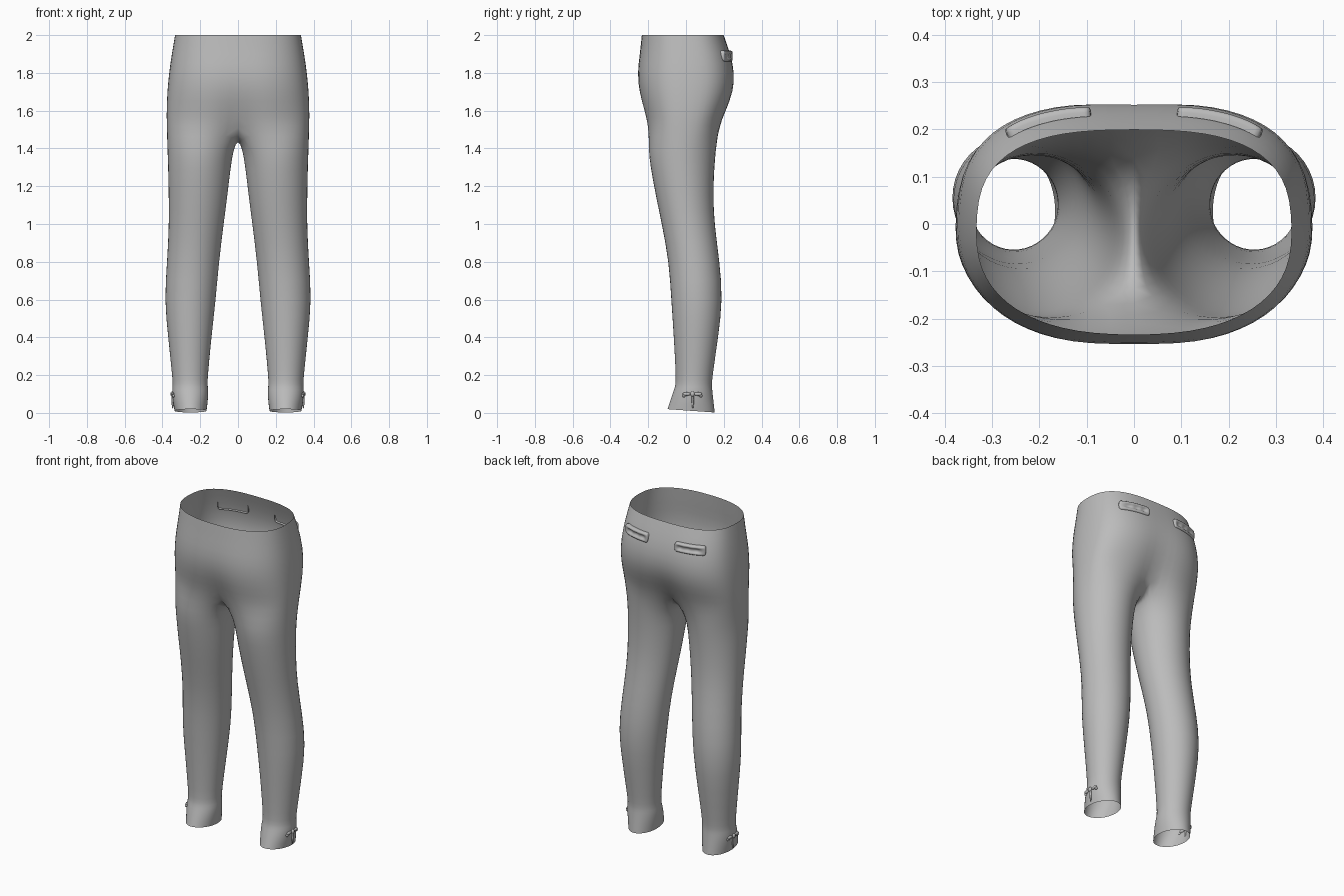
import bpy, bmesh, math

cube = bpy.data.objects.get("Cube")
if cube:
    bpy.data.objects.remove(cube)

cloth = bpy.data.materials.new("grey cloth")
cloth.use_nodes = True
GREY = (0.5, 0.5, 0.5, 1)
cloth.diffuse_color = GREY
cloth.node_tree.nodes["Principled BSDF"].inputs["Base Color"].default_value = GREY

OUTER, INNER = 16, 6        # points on the outside and inside of a leg loop
SPREAD = math.radians(140)  # angle covered by the outside points

# height, half width, front y, back y, depth of the centre cleft
HIPS = [(2, .335, -.235, .2, 0), (1.9, .352, -.247, .238, .01),
        (1.8, .367, -.263, .262, .02), (1.7, .376, -.258, .258, .05),
        (1.6, .38, -.232, .22, .13), (1.53, .379, -.217, .192, .24)]
# height, inner x, outer x, front y, back y
LEGS = [(1.4, .022, .376, -.203, .162), (1.3, .038, .372, -.19, .152),
        (1.15, .055, .369, -.162, .146), (1, .075, .367, -.13, .152),
        (.8, .1, .377, -.092, .18), (.6, .117, .392, -.08, .197),
        (.4, .14, .371, -.066, .172), (.2, .159, .35, -.055, .142),
        (.15, .161, .346, -.056, .138), (.125, .157, .35, -.064, .14),
        (.08, .157, .349, -.08, .145), (.02, .166, .337, -.1, .154)]


def hip_y(x, row, back):
    """Depth of the hip section at a given x."""
    z, w, yf, yb, cleft = row
    n = 2.8 if back else 2.4
    mid, half = (yf + yb) / 2, (yb - yf) / 2
    d = half * max(0, 1 - (x / w) ** n) ** (1 / n)
    d *= 1 - cleft * math.exp(-(x / .08) ** 2)
    return mid + d if back else mid - d


def hip_row(row):
    pts = []
    for i in range(OUTER + 1):
        a = math.pi * (i / OUTER - .5)
        x = row[1] * max(0, math.cos(a)) ** .83
        if i in (0, OUTER):
            x = 0
        pts.append((x, hip_y(x, row, a > 0), row[0]))
    return pts


def leg_row(row):
    z, xi, xo, yf, yb = row
    pts = []
    for i in range(OUTER + INNER):
        if i <= OUTER:
            a = SPREAD * (2 * i / OUTER - 1)
        else:
            a = SPREAD + (2 * math.pi - 2 * SPREAD) * (i - OUTER) / INNER
        y = (yf + yb) / 2 + (yb - yf) / 2 * math.sin(a)
        # the hem is a little lower at the back
        drop = .018 * (y - yf) / (yb - yf) if z < .05 else 0
        pts.append(((xi + xo) / 2 + (xo - xi) / 2 * math.cos(a), y, z - drop))
    return pts


def finish(name, bm, levels):
    """Make a mirrored, smooth object from one half."""
    bmesh.ops.recalc_face_normals(bm, faces=bm.faces)
    mesh = bpy.data.meshes.new(name)
    bm.to_mesh(mesh)
    bm.free()
    mesh.materials.append(cloth)
    mesh.shade_smooth()
    obj = bpy.data.objects.new(name, mesh)
    bpy.context.collection.objects.link(obj)
    obj.modifiers.new("mirror", 'MIRROR').use_clip = True
    sub = obj.modifiers.new("smooth", 'SUBSURF')
    sub.levels = sub.render_levels = levels
    return obj


def loft(bm, rows, closed=False):
    for a, b in zip(rows, rows[1:]):
        n = min(len(a), len(b))
        for i in range(n if closed else n - 1):
            j = (i + 1) % n
            bm.faces.new((a[i], a[j], b[j], b[i]))


# Trousers: hip rows, then a crotch seam joining them to the leg loops
bm = bmesh.new()
hips = [[bm.verts.new(p) for p in hip_row(r)] for r in HIPS]
loft(bm, hips)
front, back = hips[-1][0].co, hips[-1][-1].co
seam = []
for k in range(1, INNER):
    t = k / INNER
    sag = math.sin(math.pi * t) ** .7
    seam.append(bm.verts.new((0, back.y + (front.y - back.y) * t, back.z - .085 * sag)))
legs = [hips[-1] + seam] + [[bm.verts.new(p) for p in leg_row(r)] for r in LEGS]
loft(bm, legs, closed=True)
finish("trousers", bm, 1)

# Back pockets: a raised welt frame with a puckered slot, curved to the hips
WELT = [(-.03, -.008), (-.03, .012), (-.016, .015), (-.01, .003),
        (.008, .003), (.014, .015), (.028, .012), (.028, -.008)]
bm = bmesh.new()
rows, STEPS = [], 12
for i in range(STEPS + 1):
    x = .09 + .18 * i / STEPS
    y = hip_y(x, HIPS[1], True)
    end = i in (0, 1, STEPS - 1, STEPS)
    row = []
    for dz, out in WELT:
        if end and out > 0:
            out = .012
        elif abs(dz) < .012:
            out += .004 * math.sin(i * 2)
        row.append(bm.verts.new((x + out * .4 * x / .27, y + out, 1.89 + dz)))
    rows.append(row)
loft(bm, rows)
for row in (rows[0], rows[-1]):
    bm.faces.new(row)
finish("back_pockets", bm, 1)


# Ankle ties: a small knot, a crossbar and a hanging cord on each outer side
def add_ball(bm, centre, size):
    made = bmesh.ops.create_uvsphere(bm, u_segments=8, v_segments=6, radius=1)["verts"]
    bmesh.ops.scale(bm, vec=size, verts=made)
    bmesh.ops.translate(bm, vec=centre, verts=made)


bm = bmesh.new()
add_ball(bm, (.349, .034, .1), (.011, .014, .014))
for side in (-1, 1):
    add_ball(bm, (.345, .034 + side * .03, .1), (.009, .026, .01))
    add_ball(bm, (.342, .034 + side * .045, .09), (.009, .01, .008))
add_ball(bm, (.346, .036, .07), (.007, .007, .05))
finish("ankle_ties", bm, 1)
